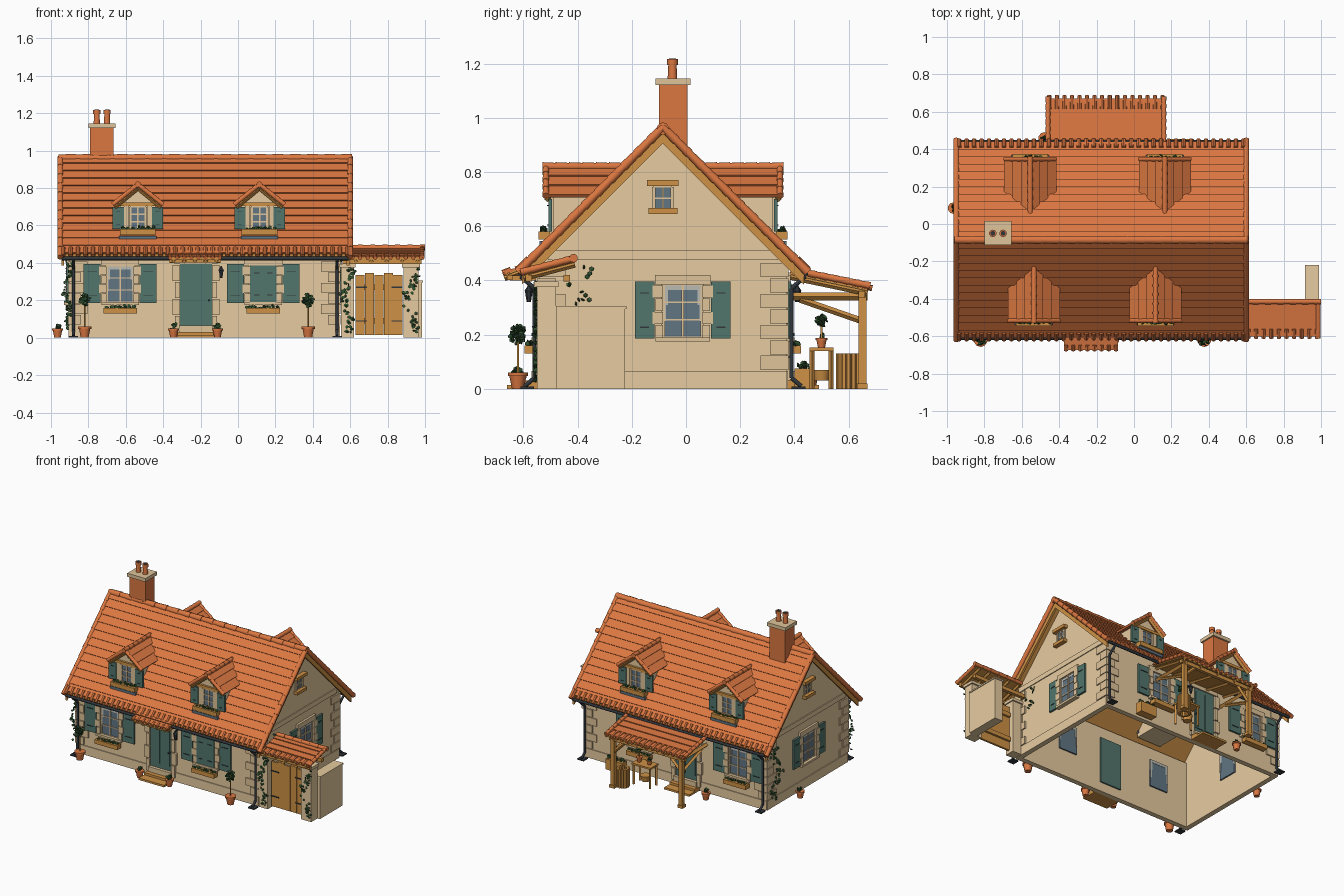
import bpy, bmesh, math, random
from mathutils import Matrix, Vector

random.seed(4)
if "Cube" in bpy.data.objects:
    bpy.data.objects.remove(bpy.data.objects["Cube"])

COLOURS = {
    "clay": (.71, .185, .053), "plaster": (.80, .60, .35), "stone": (.74, .55, .32),
    "wood": (.62, .285, .06), "teal_paint": (.085, .18, .15), "glass": (.12, .18, .23),
    "iron": (.03, .037, .045), "leaf": (.03, .085, .03), "lace": (.5, .5, .46)}
MATERIALS = {}
for label, rgb in COLOURS.items():
    m = bpy.data.materials.new(label)
    m.use_nodes = True
    m.diffuse_color = (*rgb, 1)
    m.node_tree.nodes["Principled BSDF"].inputs["Base Color"].default_value = (*rgb, 1)
    MATERIALS[label] = m

# Every named part collects its geometry in one bmesh
PARTS = {}
IDENT = Matrix.Identity(4)
SWAP = Matrix(((0, 1, 0, 0), (1, 0, 0, 0), (0, 0, 1, 0), (0, 0, 0, 1)))


def mesh_of(part, mat):
    return PARTS.setdefault(part, (bmesh.new(), mat))[0]


def box(part, mat, xs, ys, zs, M=IDENT):
    mid = [sum(r) / 2 for r in (xs, ys, zs)]
    size = [abs(r[1] - r[0]) for r in (xs, ys, zs)]
    bmesh.ops.create_cube(mesh_of(part, mat), size=1,
                          matrix=M @ Matrix.Translation(mid) @ Matrix.Diagonal((*size, 1)))


def tube(part, mat, p, q, r1, r2=None, M=IDENT, sides=10):
    p, q = Vector(p), Vector(q)
    turn = (q - p).to_track_quat("Z", "Y").to_matrix().to_4x4()
    bmesh.ops.create_cone(mesh_of(part, mat), cap_ends=True, segments=sides, radius1=r1,
                          radius2=r1 if r2 is None else r2, depth=(q - p).length,
                          matrix=M @ Matrix.Translation((p + q) / 2) @ turn)


def beam(part, p, q, r, M=IDENT):
    tube(part, "wood", p, q, r, r, M, 4)


def prism(part, mat, profile, e0, e1, M=IDENT):
    """Profile of (w, z) points extruded along the local x axis."""
    bm = mesh_of(part, mat)
    ends = [[bm.verts.new(M @ Vector((e, w, z))) for w, z in profile] for e in (e0, e1)]
    for ring in ends:
        bm.faces.new(ring)
    n = len(profile)
    for i in range(n):
        j = (i + 1) % n
        bm.faces.new((ends[0][i], ends[0][j], ends[1][j], ends[1][i]))


def tiles(part, a, b, n, e0, e1, M=IDENT, lip=.007):
    """Overlapping tile courses from the top edge a to the bottom edge b."""
    a, b = Vector(a), Vector(b)
    run = b - a
    up = Vector((-run.y, run.x)).normalized()
    up = up if up.y > 0 else -up
    pts = [a - up * lip]
    for i in range(n):
        pts += [a + run * i / n, a + run * (i + 1) / n + up * lip]
    prism(part, "clay", pts + [b - up * lip], e0, e1, M)


def tile_row(part, p, q, n, r, M=IDENT):
    """A chain of tapered half-round tiles."""
    p, q = Vector(p), Vector(q)
    for i in range(n):
        tube(part, "clay", p.lerp(q, i / n), p.lerp(q, (i + 1) / n), r * .85, r, M)


def eave_tiles(part, x0, x1, top, low, r=.012):
    n = round((x1 - x0) / .04)
    for i in range(n + 1):
        x = x0 + (x1 - x0) * i / n
        tube(part, "clay", (x, *top), (x, *low), r, sides=8)


def leaf(part, at, size=.011):
    spin = Matrix.Rotation(random.uniform(0, 6), 4, random.choice("XYZ"))
    bmesh.ops.create_icosphere(mesh_of(part, "leaf"), subdivisions=1, radius=size,
                               matrix=Matrix.Translation(at) @ spin @ Matrix.Diagonal((1, .4, .8, 1)))


def foliage(part, centre, spread, count):
    for _ in range(count):
        d = Vector([random.gauss(0, 1) for _ in "xyz"]).normalized() * random.uniform(.3, 1)
        leaf(part, Vector(centre) + Vector(a * b for a, b in zip(d, spread)))


def pot(x, y, z=0, r=.03, tree=0):
    tube("plant_pots", "clay", (x, y, z), (x, y, z + r * 1.5), r * .65, r * .95)
    tube("plant_pots", "clay", (x, y, z + r * 1.4), (x, y, z + r * 1.75), r * 1.1)
    if tree:
        tube("plant_stems", "wood", (x, y, z + r), (x, y, z + tree), .004)
    s = r * (.9 if tree else .7)
    foliage("potted_plants", (x, y, z + max(tree, r * 2.1)), (s, s, s * 1.2), 60 if tree else 16)


def ivy(x, y, low, high, dx, dy, count=55):
    for _ in range(count):
        t = random.random()
        sway = math.sin(t * 9) * .5 + random.uniform(-.5, .5)
        leaf("ivy", (x + dx * sway, y + dy * sway, low + (high - low) * t))


# House frame: walls, and one placing matrix per wall (along, outward, up)
LEFT, RIGHT, FRONT, BACK, RIDGE = .54, -.90, -.54, .37, -.085
def wall_frame(along, out, x, y):
    return Matrix(((along[0], out[0], 0, x), (along[1], out[1], 0, y), (0, 0, 1, 0), (0, 0, 0, 1)))
ON_FRONT = wall_frame((1, 0), (0, -1), 0, FRONT)
ON_BACK = wall_frame((1, 0), (0, 1), 0, BACK)
ON_LEFT = wall_frame((0, 1), (1, 0), LEFT, 0)
ON_RIGHT = wall_frame((0, 1), (-1, 0), RIGHT, 0)
gable = [(FRONT, 0), (BACK, 0), (BACK, .475), (RIDGE, .935), (FRONT, .475)]
for M in (ON_FRONT, ON_BACK):
    box("long_walls", "plaster", (RIGHT, LEFT), (-.03, 0), (0, .475), M)
    box("plinth", "plaster", (RIGHT, LEFT), (0, .006), (0, .065), M)
for M, x in ((ON_LEFT, LEFT), (ON_RIGHT, RIGHT)):
    prism("gable_walls", "plaster", gable, x, x - math.copysign(.03, x))
    box("plinth", "plaster", (FRONT, BACK), (0, .006), (0, .065), M)
    box("gable_band", "plaster", (FRONT + .03, BACK - .03), (0, .006), (.475, .51), M)

# Corner stones wrap each corner as alternating long and short plates
for along, M, ends in (("x", ON_FRONT, (LEFT, RIGHT)), ("x", ON_BACK, (LEFT, RIGHT)),
                       ("y", ON_LEFT, (BACK, FRONT)), ("y", ON_RIGHT, (BACK, FRONT))):
    for end, s in zip(ends, (-1, 1)):
        for i in range(7):
            long = (i % 2 == 0) == (along == "y")
            z = .07 + i * .057
            box("corner_stones", "stone", (end - s * .009, end + s * (.095 if long else .06)),
                (-.01, .009), (z, z + .052), M)


def chevron(d, top, thick):
    return [(RIDGE - d, top - d), (RIDGE, top), (RIDGE + d, top - d),
            (RIDGE + d, top - thick - d), (RIDGE, top - thick), (RIDGE - d, top - thick - d)]


# Main roof: boards, tile courses, eave, verge and ridge tiles, gutters
prism("roof_boards", "wood", chevron(.51, .962, .025), -.94, .59)
for x in (-.945, .58):
    prism("barge_boards", "wood", chevron(.52, .955, .05), x, x + .015)
for s in (-1, 1):
    at = lambda d: RIDGE + s * d
    tiles("roof_tiles", (RIDGE, .972), (at(.52), .452), 13, -.95, .60)
    eave_tiles("eave_tiles", -.935, .585, (at(.495), .48), (at(.535), .44))
    for x in (-.95, .60):
        tile_row("verge_tiles", (x, RIDGE, .965), (x, at(.535), .43), 11, .017)
    tube("gutters", "iron", (-.94, at(.525), .424), (.59, at(.525), .424), .010)
    for x in (RIGHT + .02, LEFT - .01):
        path = [(x, at(.525), .415), (x, at(.474), .37), (x, at(.474), .04), (x, at(.51), .01)]
        for p, q in zip(path, path[1:]):
            tube("downpipes", "iron", p, q, .008)
        box("drain_plates", "iron", (x - .025, x + .025), (at(.475), at(.525)), (0, .008))
tile_row("ridge_tiles", (-.96, RIDGE, .96), (.61, RIDGE, .96), 17, .023)

# Chimney
box("chimney_stack", "clay", (-.79, -.665), (-.10, .005), (.86, 1.12))
box("chimney_cap", "stone", (-.80, -.655), (-.112, .017), (1.12, 1.145))
for x in (-.755, -.70):
    tube("chimney_pots", "clay", (x, -.05, 1.14), (x, -.05, 1.2), .018, .015)
    tube("chimney_pots", "clay", (x, -.05, 1.195), (x, -.05, 1.217), .02)
    tube("chimney_flues", "iron", (x, -.05, 1.2), (x, -.05, 1.219), .013)


def glazing(u, half, z0, z1, M, d=0, rows=3):
    box("window_glass", "glass", (u - half, u + half), (d - .04, d + .004), (z0, z1), M)
    for x, w in ((-half, .007), (0, .004), (half, .007)):
        box("window_frames", "stone", (u + x - w, u + x + w), (d, d + .01), (z0, z1), M)
    for i in range(rows + 1):
        z = z0 + (z1 - z0) * i / rows
        box("window_frames", "stone", (u - half, u + half), (d, d + .009), (z - .003, z + .003), M)


def shutter(u0, u1, z0, z1, M, d=0):
    box("shutters", "teal_paint", (u0, u1), (d + .004, d + .018), (z0, z1), M)
    for t in (.2, .8):
        z = z0 + (z1 - z0) * t
        box("hinges", "iron", (u0 + .02, u1 - .02), (d + .018, d + .022), (z - .002, z + .002), M)


def flower_box(u, half, z, M, d=0):
    box("flower_boxes", "wood", (u - half, u + half), (d + .012, d + .055), (z, z + .03), M)
    for i in range(7):
        foliage("box_flowers", M @ Vector((u + half * (i - 3) / 3.6, d + .035, z + .032)),
                (.014, .014, .015), 4)


def surround(u, half, z0, z1, M):
    n = 4
    for i in range(n):
        w = .04 if i % 2 else .028
        a, b = z0 + (z1 - z0) * i / n, z0 + (z1 - z0) * (i + .93) / n
        for s in (-1, 1):
            box("opening_stones", "stone", (u + s * half, u + s * (half + w)), (0, .02), (a, b), M)
    box("opening_stones", "stone", (u - half - .03, u + half + .03), (0, .016), (z1, z1 + .035), M)


def window(u, M, closed=False, planted=True, reach=.195):
    surround(u, .072, .19, .385, M)
    box("window_sills", "stone", (u - .1, u + .1), (0, .03), (.175, .19), M)
    glazing(u, .072, .19, .385, M)
    box("curtains", "lace", (u - .072, u + .072), (-.042, .006), (.365, .385), M)
    for s in (-1, 1):
        for drop, w in ((.31, .018), (.25, .010)):
            box("curtains", "lace", (u + s * .072, u + s * (.072 - w)), (-.042, .006), (drop, .37), M)
        shutter(*sorted((u + s * .104, u + s * reach)), .185, .395, M)
        if closed:
            shutter(*sorted((u, u + s * .07)), .19, .385, M, .006)
    if planted:
        flower_box(u, .09, .13, M)


# Windows, doors and small attic windows
window(-.63, ON_FRONT)
window(.135, ON_FRONT, closed=True)
window(-.68, ON_BACK)
window(.09, ON_BACK)
window(-.012, ON_LEFT, planted=False, reach=.177)
window(-.09, ON_RIGHT, planted=False, reach=.177)
for u, M in ((-.225, ON_FRONT), (-.27, ON_BACK)):
    surround(u, .085, .03, .395, M)
    box("doors", "teal_paint", (u - .085, u + .085), (-.04, .008), (.065, .395), M)
    for x in (-.04, .04):
        box("door_panels", "teal_paint", (u + x - .03, u + x + .03), (.008, .014), (.10, .37), M)
    tube("door_handles", "iron", (u + .07, .008, .2), (u + .07, .03, .2), .006, M=M)
    box("doorsills", "stone", (u - .09, u + .09), (0, .03), (.03, .065), M)
    box("doorsteps", "wood", (u - .1, u + .1), (0, .06), (.012, .03), M)
    box("doorsteps", "wood", (u - .1, u + .1), (0, .12), (0, .014), M)
    lamp = u + .135
    tube("lanterns", "iron", (lamp, .04, .32), (lamp, .04, .36), .008, .014, M, 6)
    tube("lanterns", "iron", (lamp, .04, .36), (lamp, .04, .38), .017, .004, M, 6)
    box("lanterns", "iron", (lamp - .004, lamp + .004), (0, .045), (.377, .384), M)
for M in (ON_LEFT, ON_RIGHT):
    glazing(RIDGE, .034, .66, .745, M, rows=2)
    for half, z in ((.058, .748), (.053, .645)):
        box("attic_lintels", "wood", (RIDGE - half, RIDGE + half), (0, .03), (z, z + .022), M)

# Dormers: local axes are across, away from the ridge, up
for x, out in ((-.535, -1), (.115, -1), (-.555, 1), (.165, 1)):
    M = wall_frame((1, 0), (0, out), x, RIDGE)
    house = [(-.095, .5), (.095, .5), (.095, .72), (0, .805), (-.095, .72)]
    prism("dormer_walls", "plaster", house, .2, .405, M @ SWAP)
    box("dormer_lintels", "wood", (-.11, .11), (.405, .42), (.705, .724), M)
    glazing(0, .042, .58, .70, M, .405)
    flower_box(0, .095, .55, M, .405)
    box("dormer_flashing", "glass", (-.1, .1), (.39, .455), (.528, .545), M)
    for s in (-1, 1):
        box("dormer_posts", "stone", (s * .05, s * .075), (.405, .417), (.565, .705), M)
        shutter(*sorted((s * .075, s * .135)), .58, .70, M, .405)
        tiles("dormer_roofs", (0, .82), (s * .135, .712), 3, .1, .435, M @ SWAP)
        beam("dormer_barge_boards", (0, .425, .80), (s * .125, .425, .698), .012, M)
        tile_row("dormer_verges", (0, .432, .82), (s * .135, .432, .712), 4, .013, M)
    tile_row("dormer_ridges", (0, .1, .82), (0, .445, .82), 7, .016, M)


def lean_to(name, x0, x1, top, low, n):
    """Small tiled pent roof on boards and rafters, from (y, z) top to low."""
    tiles(name, top, low, n, x0, x1)
    t, b, drop = Vector(top), Vector(low), Vector((0, .014))
    prism(name + "_boards", "wood", [t, b, b - drop, t - drop], x0 + .005, x1 - .005)
    eave_tiles(name + "_eave", x0 + .012, x1 - .012, t.lerp(b, .8), t.lerp(b, 1.06), .011)
    for i in range(5):
        x = x0 + .03 + (x1 - x0 - .06) * i / 4
        beam(name + "_rafters", (x, top[0], top[1] - .022), (x, low[0], low[1] - .022), .011)


# Front door canopy
lean_to("canopy", -.375, -.085, (-.55, .475), (-.67, .43), 3)
box("canopy_beam", "wood", (-.37, -.09), (-.66, -.64), (.402, .42))
for x in (-.355, -.105):
    box("canopy_beam", "wood", (x - .008, x + .008), (-.65, -.54), (.40, .418))

# Gateway with side wall
lean_to("gate_roof", .60, .99, (-.41, .48), (-.60, .43), 4)
tile_row("gate_ridge", (.60, -.415, .482), (1, -.415, .482), 6, .016)
tile_row("gate_verge", (.985, -.41, .482), (.985, -.61, .43), 5, .014)
for y in (-.58, -.44):
    box("gate_beams", "wood", (.56, .98), (y - .012, y + .012), (.395, .42))
for x0, x1 in ((.55, .62), (.885, .965)):
    box("gate_pillars", "plaster", (x0, x1), (-.55, -.48), (0, .375))
    box("gate_pillars", "plaster", (x0 - .008, x1 + .008), (-.56, -.47), (.375, .395))
box("garden_wall", "plaster", (.92, .985), (-.48, -.225), (0, .295))
box("garden_wall_cap", "plaster", (.915, .99), (-.48, -.22), (.295, .305))
for i in range(5):
    x = .628 + i * .0505
    box("gate_planks", "wood", (x, x + .049), (-.52, -.505), (.015, .335 + .01 * (i % 2)))
for z in (.09, .27):
    box("gate_rails", "wood", (.63, .88), (-.505, -.49), (z - .015, z + .015))
    for x in (.63, .82):
        box("gate_hinges", "iron", (x, x + .06), (-.526, -.52), (z - .003, z + .003))

# Back porch with table, barrel and planter
lean_to("porch_roof", -.465, .165, (.385, .435), (.67, .375), 5)
for x in (-.46, .16):
    tile_row("porch_verges", (x, .40, .437), (x, .68, .38), 7, .014)
for x in (-.42, .12):
    box("porch_posts", "wood", (x - .014, x + .014), (.637, .665), (0, .35))
    box("porch_posts", "wood", (x - .02, x + .02), (.63, .67), (0, .02))
    beam("porch_braces", (x, .37, .34), (x, .67, .34), .015)
    beam("porch_braces", (x, .42, .33), (x, .65, .25), .012)
    beam("porch_braces", (x, .65, .25), (x - math.copysign(.09, x), .65, .34), .012)
box("porch_plate", "wood", (-.45, .15), (.637, .66), (.335, .36))
for i in range(12):
    a = i * math.tau / 12
    c = Vector((.08 + .035 * math.cos(a), .60 + .035 * math.sin(a), 0))
    tube("barrel", "wood", c, c + Vector((0, 0, .13)), .011, sides=6)
box("table", "wood", (-.10, .05), (.455, .545), (.14, .152))
for x in (-.09, .04):
    for y in (.465, .535):
        beam("table", (x, y, 0), (x, y, .14), .009)
tube("basket", "wood", (-.03, .5, .03), (-.03, .5, .07), .028, .036)
pot(.02, .5, .152, .02, .10)
pot(-.06, .5, .152, .017)
box("planter", "wood", (.19, .32), (.40, .455), (0, .075))
for x in (.21, .255, .30):
    foliage("planter_flowers", (x, .43, .085), (.02, .02, .02), 10)

# Pots and climbing ivy
for x in (-.82, .375):
    pot(x, -.62, r=.034, tree=.20)
for x, y in ((-.345, -.62), (-.11, -.62), (-.965, .085), (-.48, .46)):
    pot(x, y, r=.028)
ivy(-.91, -.555, .08, .40, .03, 0, 40)
ivy(.585, -.555, .02, .40, .04, 0)
ivy(.925, -.555, .02, .38, .05, 0, 45)
ivy(RIGHT - .012, .27, .05, .42, 0, .08)
ivy(LEFT + .012, -.40, .30, .45, 0, .06, 12)

# Turn every part into an object
for name, (bm, mat) in PARTS.items():
    bmesh.ops.recalc_face_normals(bm, faces=bm.faces)
    data = bpy.data.meshes.new(name)
    bm.to_mesh(data)
    bm.free()
    data.materials.append(MATERIALS[mat])
    obj = bpy.data.objects.new(name, data)
    bpy.context.collection.objects.link(obj)
    obj.select_set(True)
    bpy.context.view_layer.objects.active = obj
bpy.ops.object.shade_smooth_by_angle(angle=math.radians(40))
